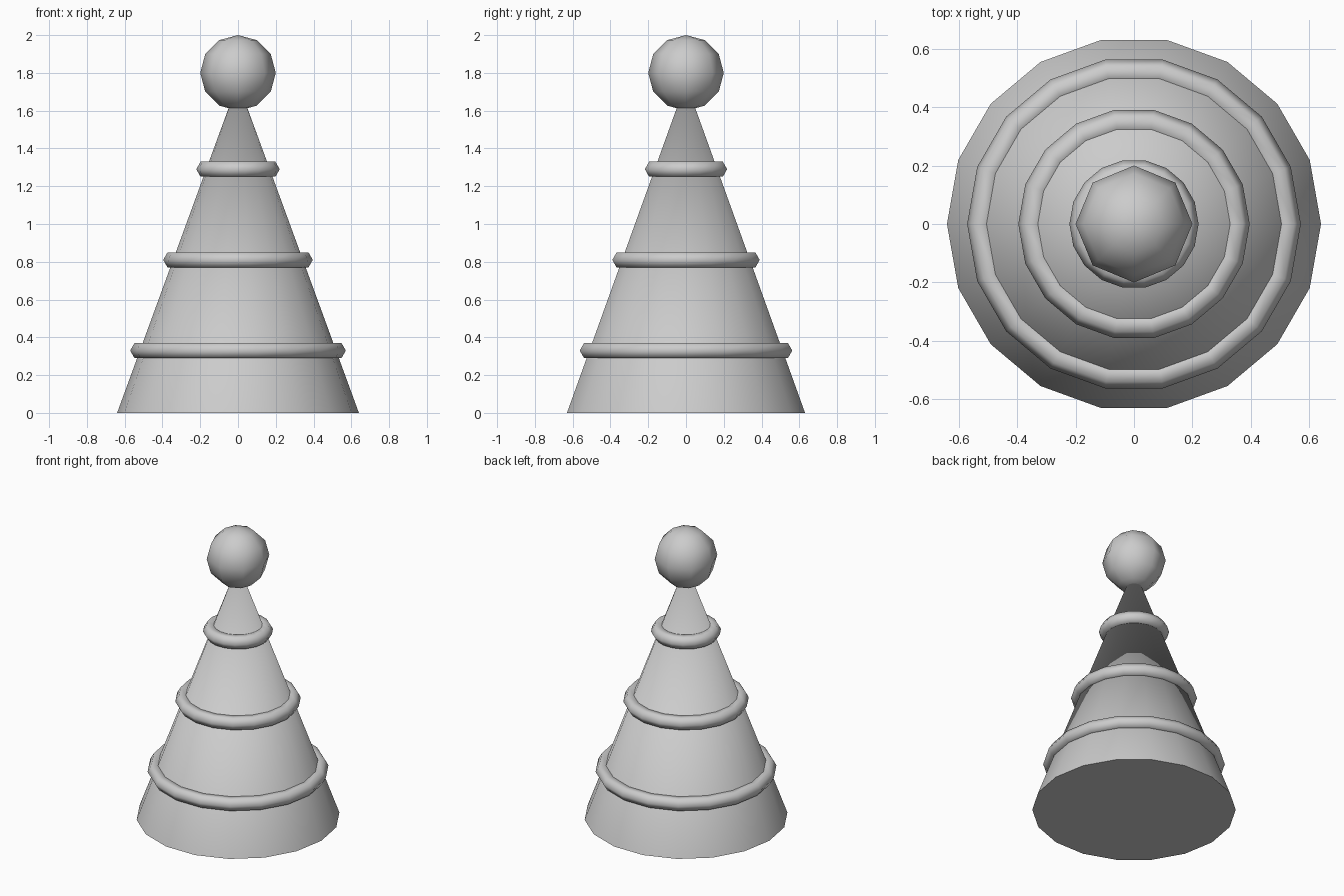
import bpy, math

if "Cube" in bpy.data.objects:
    bpy.data.objects.remove(bpy.data.objects["Cube"])

SIDES = 18
grey = bpy.data.materials.new("light_grey")
grey.diffuse_color = (0.6, 0.6, 0.6, 1)
grey.use_nodes = True
grey.node_tree.nodes["Principled BSDF"].inputs["Base Color"].default_value = grey.diffuse_color


def finish(name, angle):
    ob = bpy.context.object
    ob.name = name
    ob.data.materials.append(grey)
    bpy.ops.object.shade_smooth_by_angle(angle=math.radians(angle))
    return ob


# Tapered body, with a corner on the x axis
bpy.ops.mesh.primitive_cone_add(vertices=SIDES, radius1=0.64, radius2=0, depth=1.75,
                                location=(0, 0, 0.875), rotation=(0, 0, math.pi / 2))
finish("cone_body", 30)

# Three bands around the body
for name, z, radius in (("lower_band", 0.33, 0.525),
                        ("middle_band", 0.81, 0.35),
                        ("upper_band", 1.29, 0.175)):
    bpy.ops.mesh.primitive_torus_add(major_segments=SIDES, minor_segments=6,
                                     major_radius=radius, minor_radius=0.046,
                                     location=(0, 0, z))
    finish(name, 80)

# Ball on the tip
bpy.ops.mesh.primitive_uv_sphere_add(segments=8, ring_count=6, radius=0.2,
                                     location=(0, 0, 1.8))
finish("top_ball", 60)
